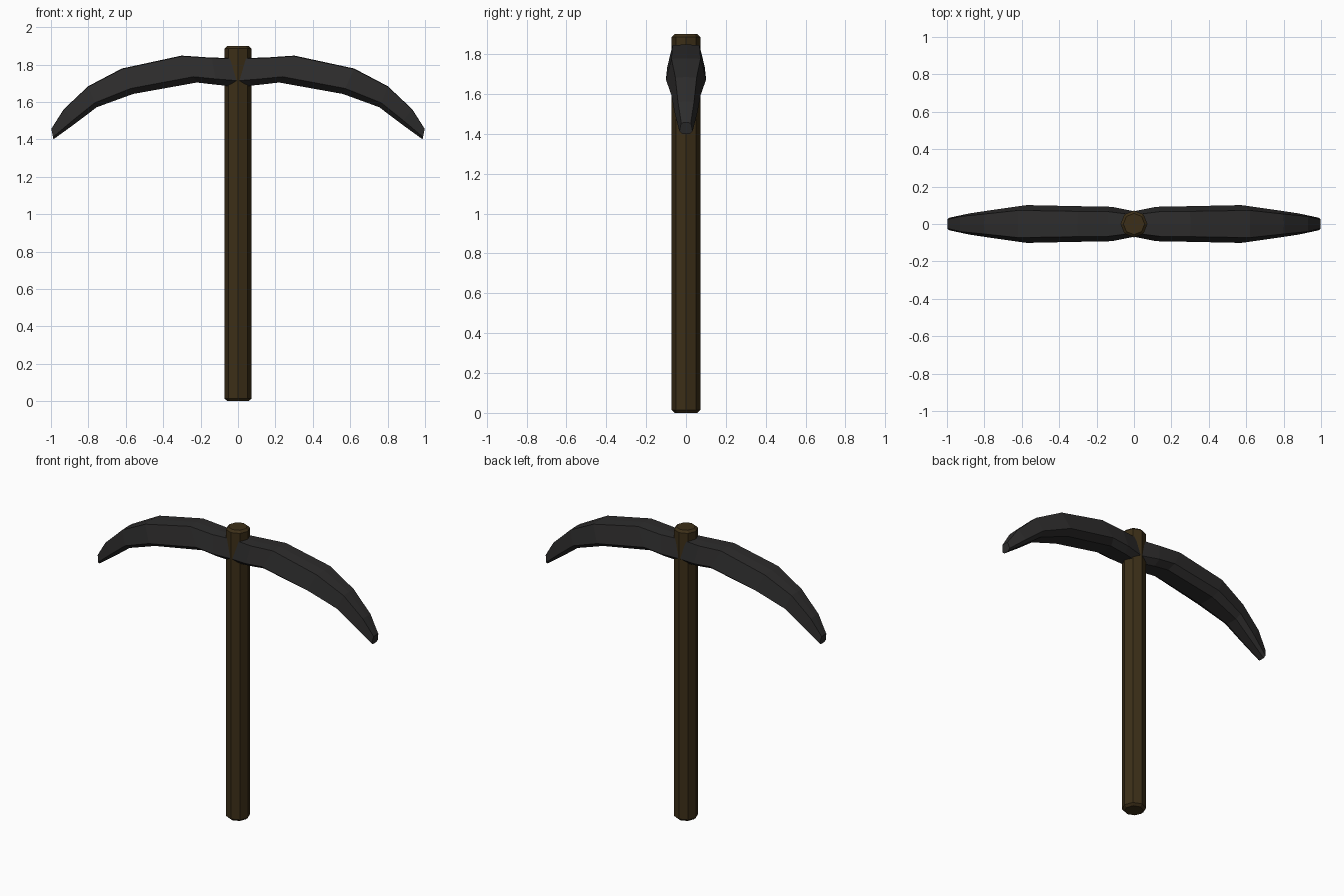
import bpy, bmesh
from math import pi
from mathutils import Matrix

if "Cube" in bpy.data.objects:
    bpy.data.objects.remove(bpy.data.objects["Cube"])


def material(name, rgb):
    m = bpy.data.materials.new(name)
    m.diffuse_color = (*rgb, 1)
    m.use_nodes = True
    m.node_tree.nodes["Principled BSDF"].inputs["Base Color"].default_value = m.diffuse_color
    return m


def make_object(name, bm, mat):
    bmesh.ops.recalc_face_normals(bm, faces=bm.faces)
    me = bpy.data.meshes.new(name)
    bm.to_mesh(me)
    bm.free()
    me.materials.append(mat)
    ob = bpy.data.objects.new(name, me)
    bpy.context.collection.objects.link(ob)
    return ob


wood = material("dark_wood", (0.045, 0.028, 0.009))
iron = material("dark_iron", (0.026, 0.025, 0.025))

# Handle: octagonal shaft with chamfered ends
bm = bmesh.new()
bmesh.ops.create_cone(bm, cap_ends=True, segments=8, radius1=0.072, radius2=0.072,
                      depth=1.9, matrix=Matrix.Translation((0, 0, 0.95)))
rims = [e for e in bm.edges if abs(e.verts[0].co.z - e.verts[1].co.z) < 1e-4]
bmesh.ops.bevel(bm, geom=rims, offset=0.014, segments=1, affect='EDGES')
make_object("handle", bm, wood)

# Head: curved blade lofted through stations, one half mirrored across x
# each station: top x, top z, bottom x, bottom z, half width
stations = [
    (0.00, 1.832, 0.00, 1.680, 0.068),
    (0.14, 1.834, 0.115, 1.692, 0.092),
    (0.30, 1.845, 0.22, 1.704, 0.094),
    (0.62, 1.776, 0.56, 1.643, 0.101),
    (0.80, 1.682, 0.755, 1.572, 0.074),
    (0.93, 1.560, 0.87, 1.485, 0.056),
    (0.998, 1.455, 0.987, 1.400, 0.033),
]
# section: fraction of half width, fraction of height from top to bottom
section = [(0, -0.02), (0.72, 0.0), (1, 0.78), (0.55, 1.0),
           (-0.55, 1.0), (-1, 0.78), (-0.72, 0.0)]

bm = bmesh.new()
rings = []
for tx, tz, bx, bz, w in stations:
    rings.append([bm.verts.new((tx + (bx - tx) * f, w * s, tz + (bz - tz) * f))
                  for s, f in section])
n = len(section)
for a, b in zip(rings, rings[1:]):
    for i in range(n):
        j = (i + 1) % n
        bm.faces.new((a[i], a[j], b[j], b[i]))
bm.faces.new(rings[-1])
head = make_object("pick_head", bm, iron)
mirror = head.modifiers.new("mirror", 'MIRROR')
mirror.use_clip = True
